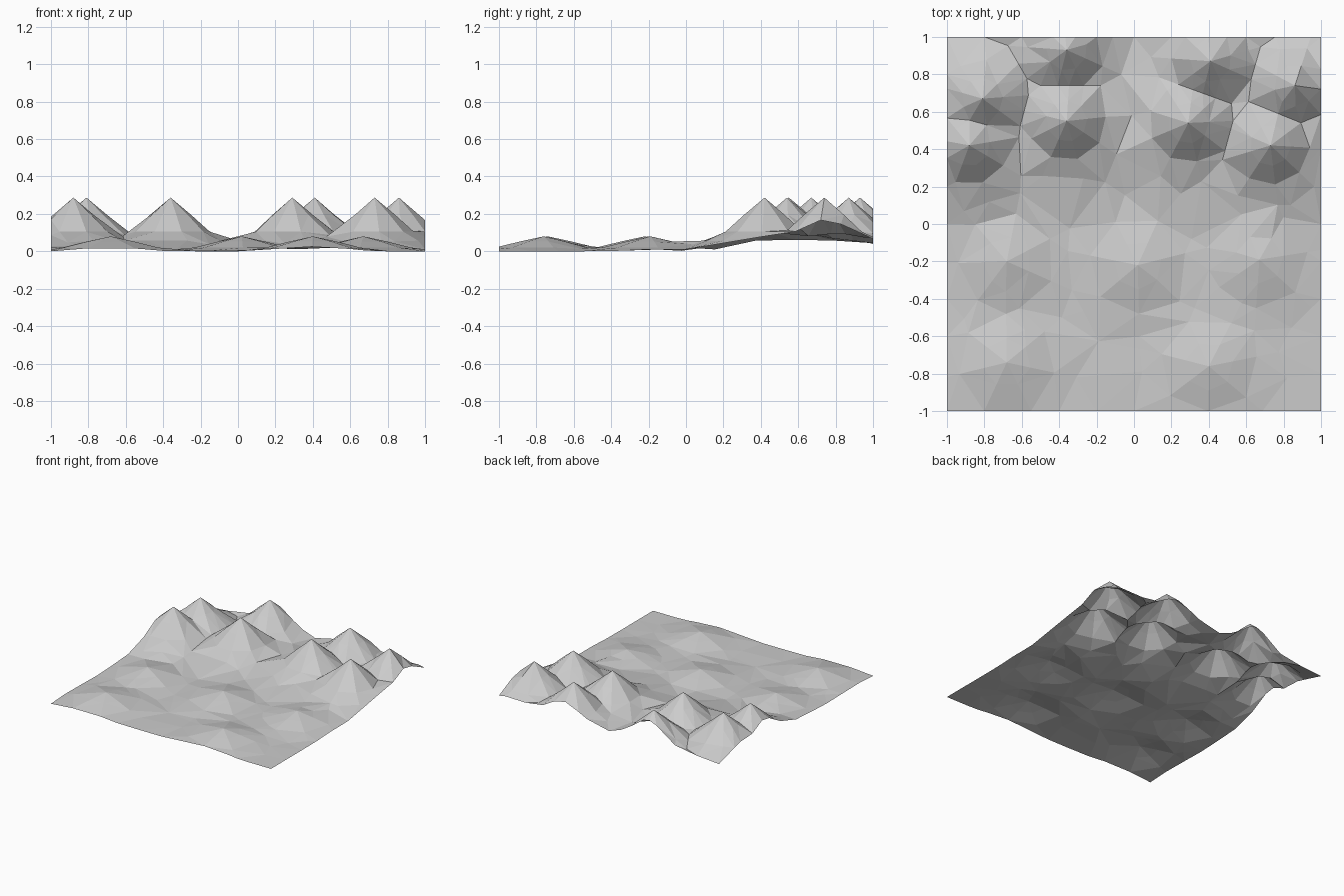
import bpy
import math
import random
from mathutils import Vector
from mathutils.geometry import delaunay_2d_cdt

if "Cube" in bpy.data.objects:
    bpy.data.objects.remove(bpy.data.objects["Cube"])

random.seed(4)

# Summit positions and radial height profiles (radius, height)
MOUNTAINS = [(-.88, .42), (-.81, .67), (-.36, .93), (-.36, .55),
             (.29, .54), (.41, .87), (.73, .42), (.86, .74)]
HILLS = [(-.68, -.74), (.4, -.76), (-.68, -.2), (.02, -.22), (.67, -.19)]
STEEP = [(0, .287), (.11, .195), (.21, .105), (.31, .06), (.42, .028), (.55, 0)]
GENTLE = [(0, .08), (.13, .052), (.26, .02), (.4, 0)]


def profile_height(r, profile):
    for (r0, h0), (r1, h1) in zip(profile, profile[1:]):
        if r <= r1:
            return h0 + (h1 - h0) * (r - r0) / (r1 - r0)
    return 0


def height(p):
    return max([profile_height((p - Vector(c)).length, STEEP) for c in MOUNTAINS] +
               [profile_height((p - Vector(c)).length, GENTLE) for c in HILLS])


points = []


def add(p, gap):
    p = Vector((max(-1, min(1, p.x)), max(-1, min(1, p.y))))
    if all((p - q).length > gap for q in points):
        points.append(p)


def ray_limit(c, d):
    """Distance along a ray to the valley with a neighbour or to the border."""
    limit = 9
    for k in range(2):
        if abs(d[k]) > 1e-6:
            limit = min(limit, (math.copysign(1, d[k]) - c[k]) / d[k])
    for other in MOUNTAINS:
        v = Vector(other) - c
        if v.length > .01 and v.dot(d) > 1e-6:
            limit = min(limit, v.length_squared / (2 * v.dot(d)))
    return limit


# Corners, summits and border
for x in (-1, 1):
    for y in (-1, 1):
        add(Vector((x, y)), 0)
for c in MOUNTAINS + HILLS:
    add(Vector(c), 0)

# Faceted cones, cut off where they meet in a valley
for centres, radii, sides in ((MOUNTAINS, (.11, .21, .32), 9), (HILLS, (.13, .26, .38), 7)):
    for centre in centres:
        c = Vector(centre)
        turn = random.uniform(0, 1)
        for i in range(sides):
            a = math.tau * (i + turn) / sides
            d = Vector((math.cos(a), math.sin(a)))
            limit = ray_limit(c, d)
            if limit < radii[2]:
                add(c + d * limit, .04)
            for r in radii:
                if r < limit - .05:
                    add(c + d * r, .06)

# Border and filler points on the low ground
for i in range(11):
    t = -1 + .2 * i
    for p in ((t, -1), (t, 1), (-1, t), (1, t)):
        add(Vector(p), .05)
for i in range(9):
    for j in range(9):
        add(Vector((-.8 + .2 * i + random.uniform(-.05, .05),
                    -.8 + .2 * j + random.uniform(-.05, .05))), .1)

# Triangulated open sheet
flat, _, faces, *_ = delaunay_2d_cdt(points, [], [], 0, 1e-5)
mesh = bpy.data.meshes.new("terrain")
mesh.from_pydata([(p.x, p.y, height(p)) for p in flat], [], faces)
mesh.update()
terrain = bpy.data.objects.new("terrain", mesh)
bpy.context.collection.objects.link(terrain)
